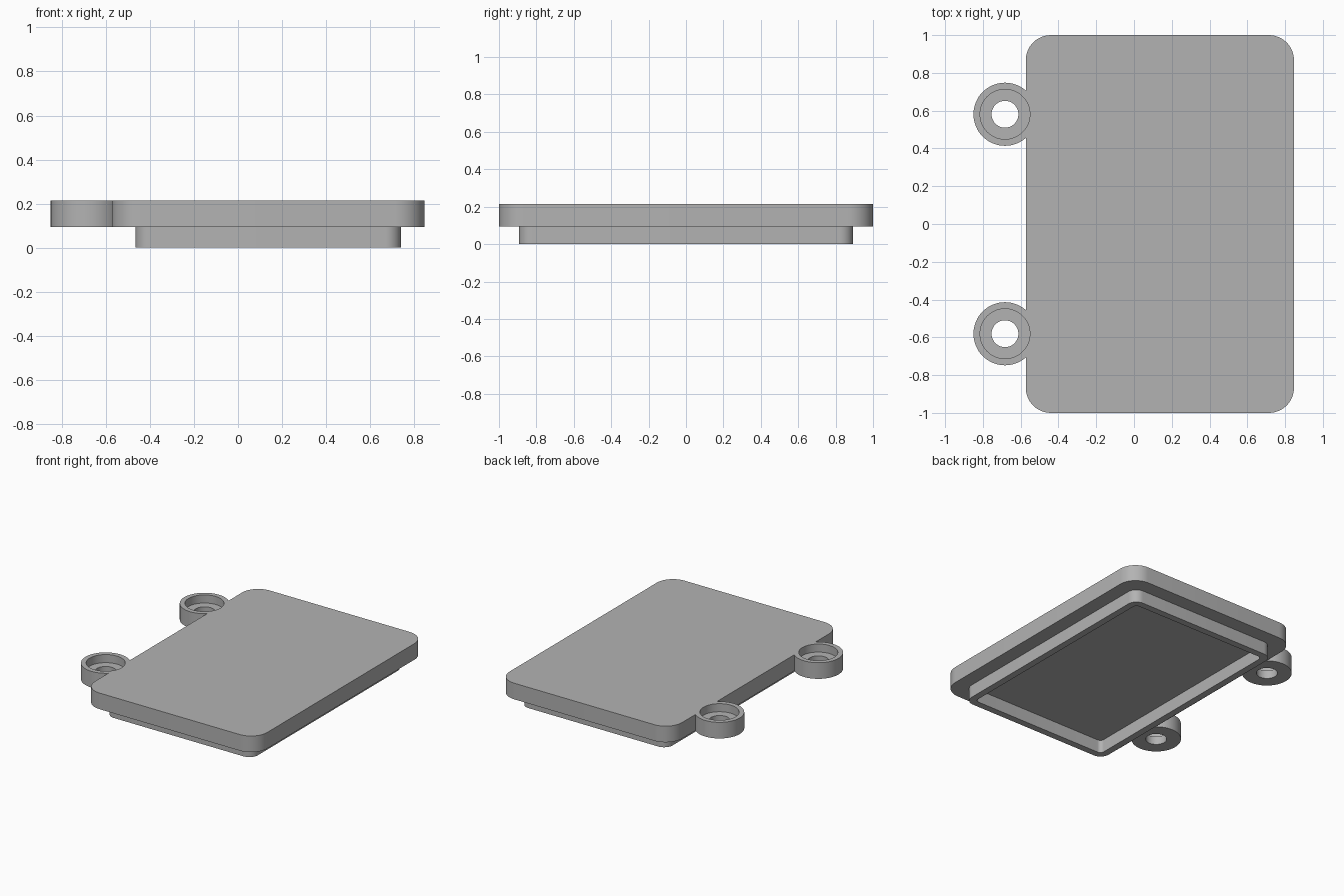
import bpy
import bmesh
from math import cos, sin, pi, radians

cube = bpy.data.objects.get("Cube")
if cube:
    bpy.data.objects.remove(cube, do_unlink=True)

# Key dimensions
CX = 0.137               # centre of the plate in x
STEP, TOP = 0.095, 0.215 # underside and top of the plate
EAR_X, EAR_Y = -0.683, 0.581

grey = bpy.data.materials.new("plain_grey")
grey.use_nodes = True
COLOUR = (0.45, 0.45, 0.45, 1)
grey.diffuse_color = COLOUR
grey.node_tree.nodes["Principled BSDF"].inputs["Base Color"].default_value = COLOUR


def rounded_rect(half_x, half_y, r, steps=12):
    """Outline of a rounded rectangle, counter-clockwise."""
    points = []
    for i, (sx, sy) in enumerate([(1, 1), (-1, 1), (-1, -1), (1, -1)]):
        for k in range(steps + 1):
            a = (i + k / steps) * pi / 2
            points.append((CX + sx * (half_x - r) + r * cos(a),
                           sy * (half_y - r) + r * sin(a)))
    return points


def circle(x, y, r, n=64):
    return [(x + r * cos(2 * pi * k / n), y + r * sin(2 * pi * k / n)) for k in range(n)]


def prism(name, outline, z0, z1):
    """Solid made by raising an outline from z0 to z1."""
    bm = bmesh.new()
    base = bm.faces.new([bm.verts.new((x, y, z0)) for x, y in outline])
    raised = bmesh.ops.extrude_face_region(bm, geom=[base], use_keep_orig=True)
    for item in raised["geom"]:
        if isinstance(item, bmesh.types.BMVert):
            item.co.z = z1
    bmesh.ops.recalc_face_normals(bm, faces=bm.faces)
    mesh = bpy.data.meshes.new(name)
    bm.to_mesh(mesh)
    bm.free()
    mesh.materials.append(grey)
    obj = bpy.data.objects.new(name, mesh)
    bpy.context.collection.objects.link(obj)
    return obj


def combine(target, tool, operation):
    """Apply a boolean and discard the tool."""
    mod = target.modifiers.new("boolean", "BOOLEAN")
    mod.operation, mod.solver, mod.object = operation, "EXACT", tool
    bpy.context.view_layer.objects.active = target
    bpy.ops.object.modifier_apply(modifier=mod.name)
    bpy.data.objects.remove(tool, do_unlink=True)


# Cover plate with two screw ears on its right edge
plate = prism("cover_plate", rounded_rect(0.71, 1.0, 0.133), STEP, TOP)
for side in (-1, 1):
    y = side * EAR_Y
    combine(plate, prism("ear", circle(EAR_X, y, 0.167), STEP, TOP), "UNION")
    combine(plate, prism("counterbore", circle(EAR_X, y, 0.132), TOP - 0.06, TOP + 0.1), "DIFFERENCE")
    combine(plate, prism("screw_hole", circle(EAR_X, y, 0.071), STEP - 0.1, TOP), "DIFFERENCE")

# Locating rim under the plate
rim = prism("locating_rim", rounded_rect(0.603, 0.893, 0.07), 0, STEP)
combine(rim, prism("rim_cavity", rounded_rect(0.553, 0.843, 0.03), -0.1, STEP + 0.1), "DIFFERENCE")

# Smooth shading on the rounded walls, sharp elsewhere
for obj in (plate, rim):
    bpy.ops.object.select_all(action="DESELECT")
    obj.select_set(True)
    bpy.context.view_layer.objects.active = obj
    bpy.ops.object.shade_smooth_by_angle(angle=radians(30))
